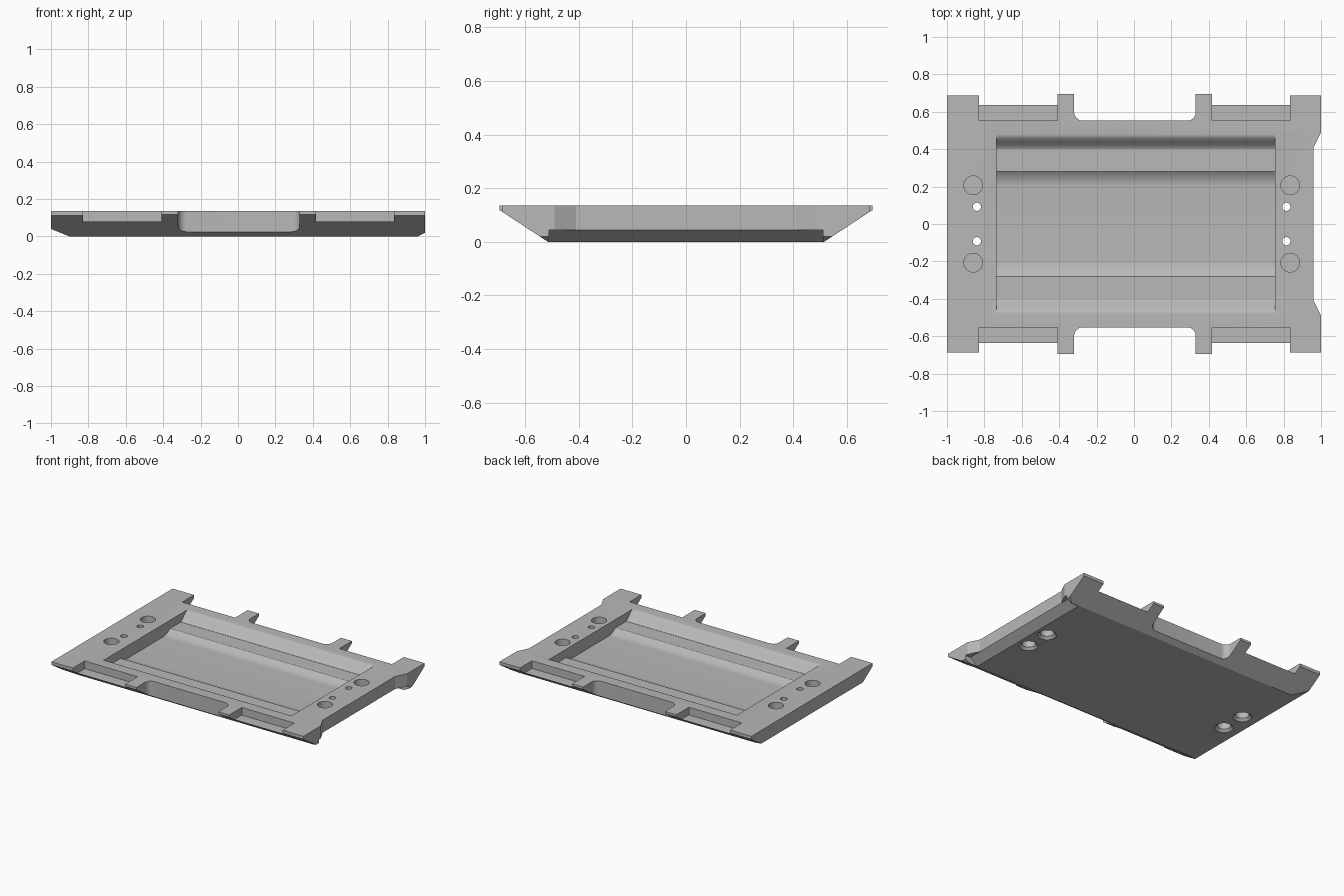
import bpy, bmesh, math
from mathutils import Vector

cube = bpy.data.objects.get("Cube")
if cube:
    bpy.data.objects.remove(cube, do_unlink=True)

TOP = 0.135

grey = bpy.data.materials.new("plain_grey")
grey.use_nodes = True
colour = (0.48, 0.48, 0.48, 1)
grey.diffuse_color = colour
grey.node_tree.nodes["Principled BSDF"].inputs["Base Color"].default_value = colour


def prism(name, profile, axis, lo, hi):
    """Extrude a 2D profile along an axis; the profile uses the other two axes in order."""
    place = {"x": lambda p, t: (t, p[0], p[1]),
             "y": lambda p, t: (p[0], t, p[1]),
             "z": lambda p, t: (p[0], p[1], t)}[axis]
    bm = bmesh.new()
    face = bm.faces.new([bm.verts.new(place(p, lo)) for p in profile])
    new = bmesh.ops.extrude_face_region(bm, geom=[face])["geom"]
    shift = Vector(place((0, 0), hi - lo))
    bmesh.ops.translate(bm, vec=shift, verts=[v for v in new if isinstance(v, bmesh.types.BMVert)])
    bmesh.ops.recalc_face_normals(bm, faces=bm.faces)
    mesh = bpy.data.meshes.new(name)
    bm.to_mesh(mesh)
    bm.free()
    obj = bpy.data.objects.new(name, mesh)
    bpy.context.collection.objects.link(obj)
    mesh.materials.append(grey)
    return obj


def rect(a, b, c, d):
    return [(a, c), (b, c), (b, d), (a, d)]


def circle(x, y, r, n=32):
    return [(x + r * math.cos(i * math.tau / n), y + r * math.sin(i * math.tau / n))
            for i in range(n)]


def arc(cx, cy, r, start, end, n=8):
    return [(cx + r * math.cos(math.radians(start + (end - start) * i / n)),
             cy + r * math.sin(math.radians(start + (end - start) * i / n)))
            for i in range(n + 1)]


# Plate with undercut long sides
half = [(0.515, 0), (0.695, 0.118), (0.695, TOP)]
plate = prism("base_plate", half + [(-y, z) for y, z in reversed(half)], "x", -1, 1)


def cut(cutter):
    cutter.hide_render = True
    mod = plate.modifiers.new("cut", "BOOLEAN")
    mod.operation = "DIFFERENCE"
    mod.solver = "EXACT"
    mod.object = cutter
    bpy.context.view_layer.objects.active = plate
    bpy.ops.object.modifier_apply(modifier=mod.name)
    bpy.data.objects.remove(cutter, do_unlink=True)


# Chamfers under both ends
cut(prism("end_chamfer", [(-0.825, -0.03), (-1.1, 0.08), (-1.1, -0.03)], "y", -1, 1))
cut(prism("end_chamfer", [(0.90, -0.03), (1.1, 0.07), (1.1, -0.03)], "y", -1, 1))

# Shallow recess in the left end with its own undercut
cut(prism("end_recess", [(0.96, -0.41), (0.96, 0.41), (1.05, 0.59), (1.05, -0.59)], "z", -0.1, 0.3))
cut(prism("recess_undercut", [(0.86, -0.03), (0.96, 0.045), (1.1, 0.045), (1.1, -0.03)],
          "y", -0.51, 0.51))

# Notches, ledges and corner tabs along the long sides
R = 0.045
for s in (1, -1):
    notch = ([(-0.32, 0.8)] + arc(-0.32 + R, 0.553 + R, R, 180, 270)
             + arc(0.33 - R, 0.553 + R, R, 270, 360) + [(0.33, 0.8)])
    cut(prism("middle_notch", [(x, s * y) for x, y in notch], "z", -0.1, 0.3))
    near, far = sorted((s * 0.553, s * 0.8))
    for a, b in ((-0.83, -0.41), (0.417, 0.835)):
        cut(prism("ledge", rect(a, b, near, far), "z", 0.08, 0.3))
    near, far = sorted((s * 0.687, s * 0.8))
    for a, b in ((-1.1, -0.8), (0.8, 1.1)):
        cut(prism("corner_trim", rect(a, b, near, far), "z", -0.1, 0.3))

# Stepped pocket: curved lip, shelf, then a curved step down to the floor
FLOOR, SHELF = 0.045, 0.075
side = [(0.48, 0.3), (0.48, TOP)]
for i in range(1, 13):
    t = i / 12
    side.append((0.48 - 0.08 * t, SHELF + (TOP - SHELF) * (0.5 + 0.5 * math.cos(math.pi * t * 0.9))))
side += [(0.40, SHELF), (0.28, SHELF)]
for i in range(1, 9):
    t = i / 8
    side.append((0.28 - 0.08 * t, FLOOR + (SHELF - FLOOR) * (1 - t) ** 2))
cut(prism("pocket", side + [(-y, z) for y, z in reversed(side)], "x", -0.735, 0.755))

# Blind holes on top, screw holes with chamfered counterbores underneath
for x_blind, x_screw in ((-0.86, -0.84), (0.835, 0.815)):
    for s in (1, -1):
        cut(prism("blind_hole", circle(x_blind, s * 0.207, 0.05), "z", 0.065, 0.3))
        cut(prism("screw_hole", circle(x_screw, s * 0.092, 0.022), "z", -0.1, 0.3))
        cut(prism("counterbore", circle(x_screw, s * 0.092, 0.045), "z", -0.1, 0.085))
        bpy.ops.mesh.primitive_cone_add(vertices=32, radius1=0.08, radius2=0.04, depth=0.04,
                                        location=(x_screw, s * 0.092, 0.002))
        bpy.context.object.data.materials.append(grey)
        cut(bpy.context.object)

# Smooth only the curved surfaces
bpy.ops.object.select_all(action="DESELECT")
plate.select_set(True)
bpy.context.view_layer.objects.active = plate
bpy.ops.object.shade_smooth_by_angle(angle=math.radians(22))
